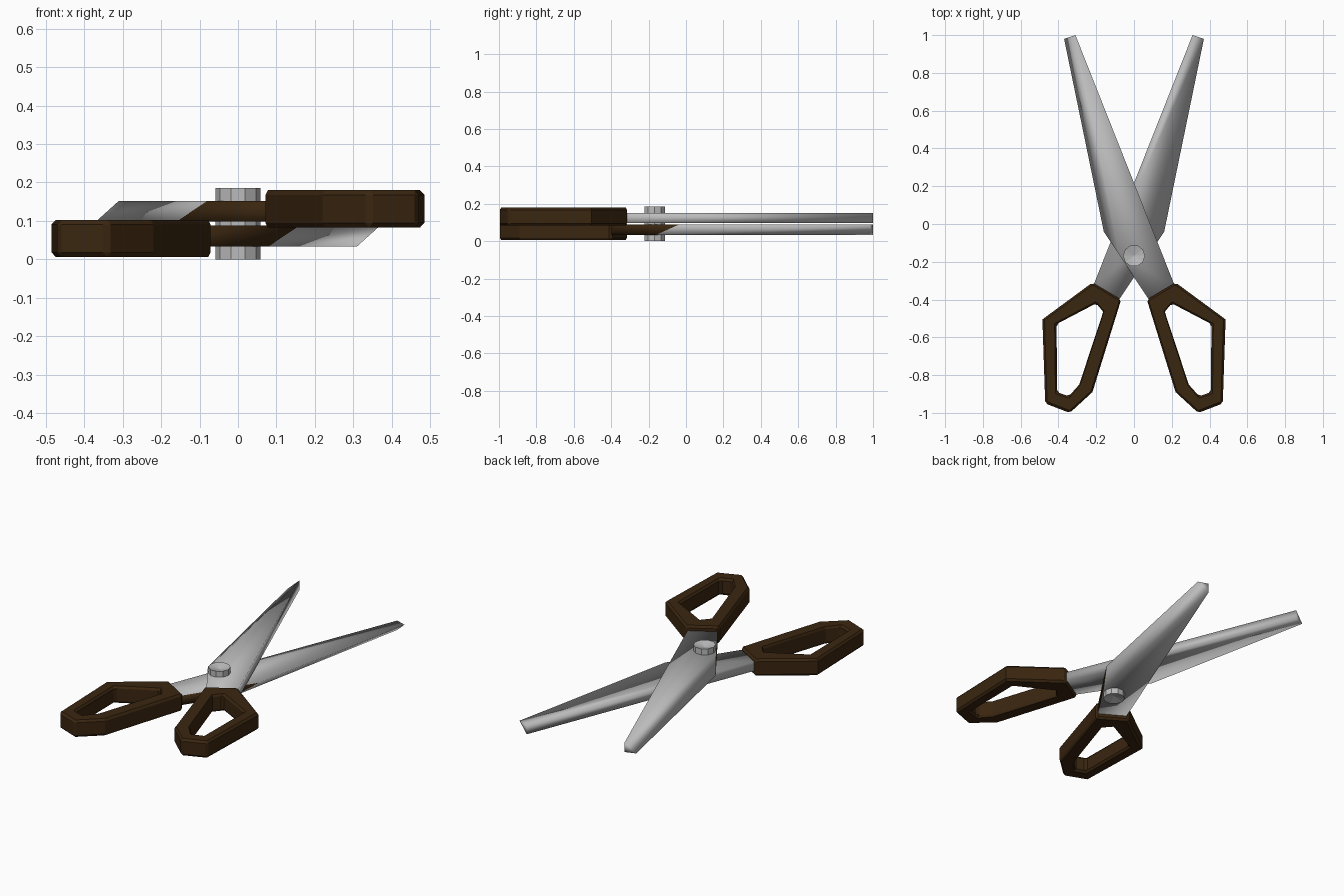
import bpy
import bmesh
import math

old = bpy.data.objects.get("Cube")
if old:
    bpy.data.objects.remove(old, do_unlink=True)

HEIGHT = 0.186  # total thickness of the scissors


def material(name, rgb, rough):
    m = bpy.data.materials.new(name)
    m.use_nodes = True
    m.diffuse_color = (*rgb, 1)
    bsdf = m.node_tree.nodes["Principled BSDF"]
    bsdf.inputs["Base Color"].default_value = (*rgb, 1)
    bsdf.inputs["Roughness"].default_value = rough
    return m


steel = material("steel_grey", (0.5, 0.5, 0.5), 0.5)
brown = material("dark_brown", (0.042, 0.019, 0.005), 0.6)


def build(name, verts, faces, mats, smooth=False, brown_faces=(), bevel=0.0):
    bm = bmesh.new()
    vs = [bm.verts.new(v) for v in verts]
    for i, f in enumerate(faces):
        face = bm.faces.new([vs[k] for k in f])
        face.smooth = smooth
        face.material_index = 1 if i in brown_faces else 0
    bmesh.ops.recalc_face_normals(bm, faces=bm.faces)
    me = bpy.data.meshes.new(name)
    bm.to_mesh(me)
    bm.free()
    for m in mats:
        me.materials.append(m)
    ob = bpy.data.objects.new(name, me)
    bpy.context.collection.objects.link(ob)
    if bevel:
        mod = ob.modifiers.new("chamfer", "BEVEL")
        mod.width = bevel
        mod.segments = 1
        mod.limit_method = "ANGLE"
        mod.angle_limit = math.radians(60)
    return ob


def turned(pts):
    # half turn about the long axis gives the other half
    return [(-x, y, HEIGHT - z) for x, y, z in pts]


# Blade: flat inner face, bevelled cutting side, straight spine
ZI, ZO = 0.098, 0.152
blade_pts = [
    (-0.37, 0.98, ZI),     # 0 cutting tip
    (-0.16, -0.04, ZI),    # 1 heel
    (0.085, -0.41, ZI),    # 2 tang, heel side
    (0.215, -0.325, ZI),   # 3 tang, spine side
    (-0.31, 1.0, ZI),      # 4 spine tip
    (-0.08, -0.16, ZO),    # 5 ridge heel
    (0.085, -0.41, ZO),    # 6
    (0.215, -0.325, ZO),   # 7
    (-0.31, 1.0, ZO),      # 8
]
blade_faces = [
    (4, 0, 3), (0, 1, 3), (1, 2, 3),  # inner face
    (5, 6, 7, 8),                     # outer face
    (0, 1, 5, 8),                     # cutting bevel
    (1, 2, 6, 5),                     # tang edge, brown
    (2, 3, 7, 6),                     # tang end
    (3, 4, 8, 7),                     # spine
    (0, 4, 8),                        # tip
]

# Handle: chamfered six-sided ring
outer = [(0.22, -0.31), (0.485, -0.505), (0.47, -0.95),
         (0.34, -1.0), (0.22, -0.89), (0.068, -0.40)]
inner = [(0.20, -0.42), (0.41, -0.53), (0.407, -0.89),
         (0.345, -0.912), (0.29, -0.85), (0.163, -0.465)]
HB, HT = 0.083, 0.180
handle_pts = [(x, y, z) for ring, z in
              ((outer, HB), (outer, HT), (inner, HT), (inner, HB)) for x, y in ring]
handle_faces = []
for r in range(4):
    a, b = r * 6, ((r + 1) % 4) * 6
    for i in range(6):
        j = (i + 1) % 6
        handle_faces.append((a + i, a + j, b + j, b + i))

for side, place in (("upper", list), ("lower", turned)):
    build(side + "_blade", place(blade_pts), blade_faces, [steel, brown],
          smooth=True, brown_faces=(5,))
    build(side + "_handle", place(handle_pts), handle_faces, [brown], bevel=0.012)

# Pivot screw: ten-sided post with shallow dished ends
N, R, PY = 10, 0.058, -0.168
pts = []
for z in (0.0, HEIGHT):
    for i in range(N):
        t = 2 * math.pi * i / N
        pts.append((R * math.cos(t), PY + R * math.sin(t), z))
pts += [(0, PY, 0.015), (0, PY, HEIGHT - 0.015)]
faces = []
for i in range(N):
    j = (i + 1) % N
    faces += [(i, j, N + j, N + i), (i, j, 2 * N), (N + i, N + j, 2 * N + 1)]
build("pivot_screw", pts, faces, [steel])
